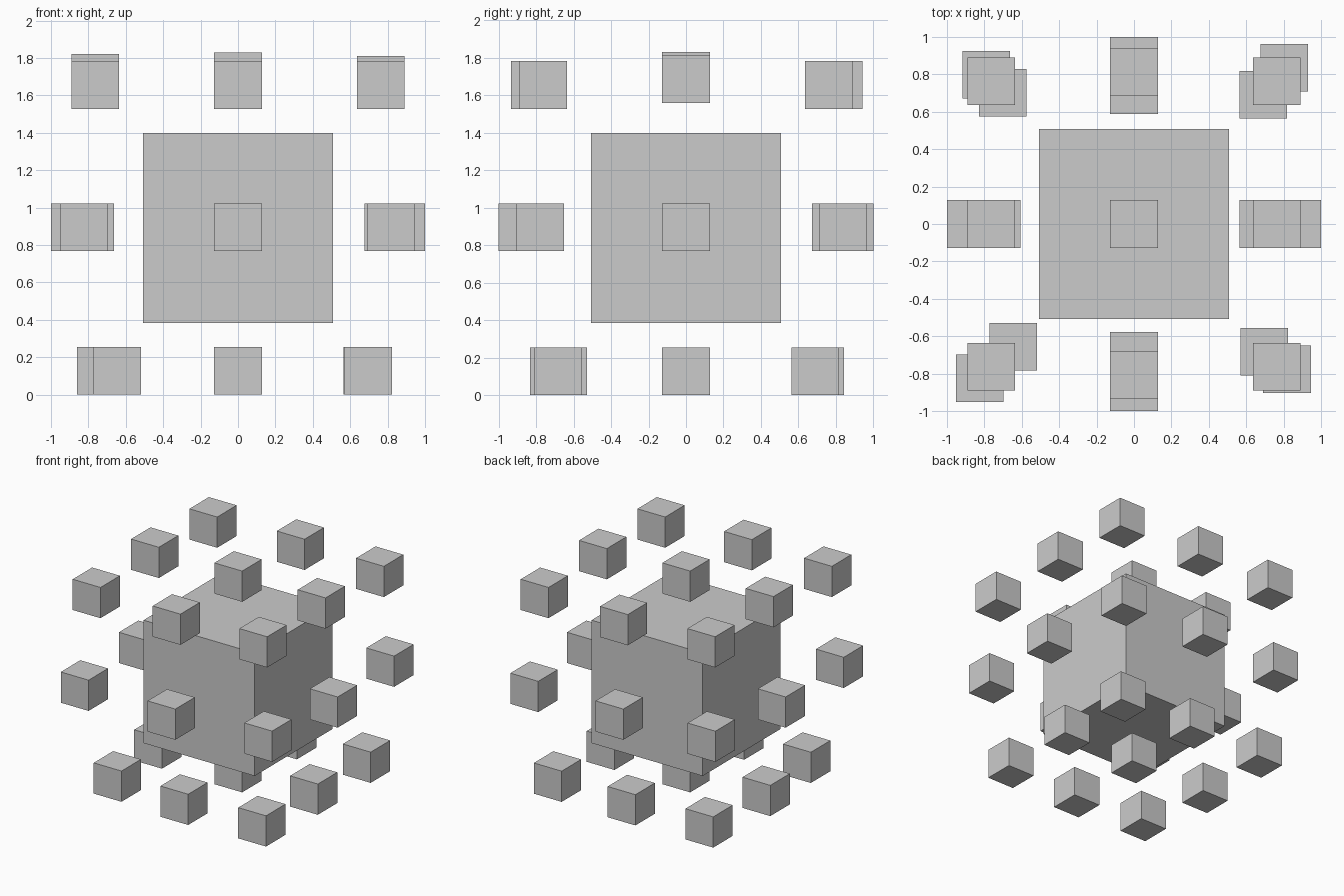
import bpy

S = 0.254  # edge of a small cube


def cube(name, size, loc):
    bpy.ops.mesh.primitive_cube_add(size=size, location=loc)
    bpy.context.object.name = name


# Large central block
cube("core_block", 4 * S, (0, 0, 0.891))

# Floating small cubes: slightly irregular 3x3 layers around the core
layers = {
    "bottom": [(-0.645, -0.655, 0.127), (0, -0.705, 0.127), (0.697, -0.684, 0.127),
               (-0.733, 0, 0.127), (0, 0, 0.127), (0.692, 0, 0.127),
               (-0.703, 0.703, 0.127), (0, 0.715, 0.127), (0.692, 0.69, 0.127)],
    "middle": [(-0.826, -0.826, 0.895), (0, -0.873, 0.895), (0.818, -0.777, 0.895),
               (-0.873, 0, 0.895), (0.873, 0, 0.895),
               (-0.79, 0.799, 0.895), (0, 0.873, 0.895), (0.804, 0.836, 0.895)],
    "top": [(-0.762, -0.762, 1.654), (0, -0.806, 1.654), (0.762, -0.762, 1.654),
            (-0.762, 0, 1.695), (0, 0, 1.702), (0.762, 0, 1.684),
            (-0.762, 0.762, 1.654), (0, 0.815, 1.654), (0.762, 0.762, 1.654)],
}
for layer, spots in layers.items():
    for i, loc in enumerate(spots, 1):
        cube(f"{layer}_small_cube_{i}", S, loc)
